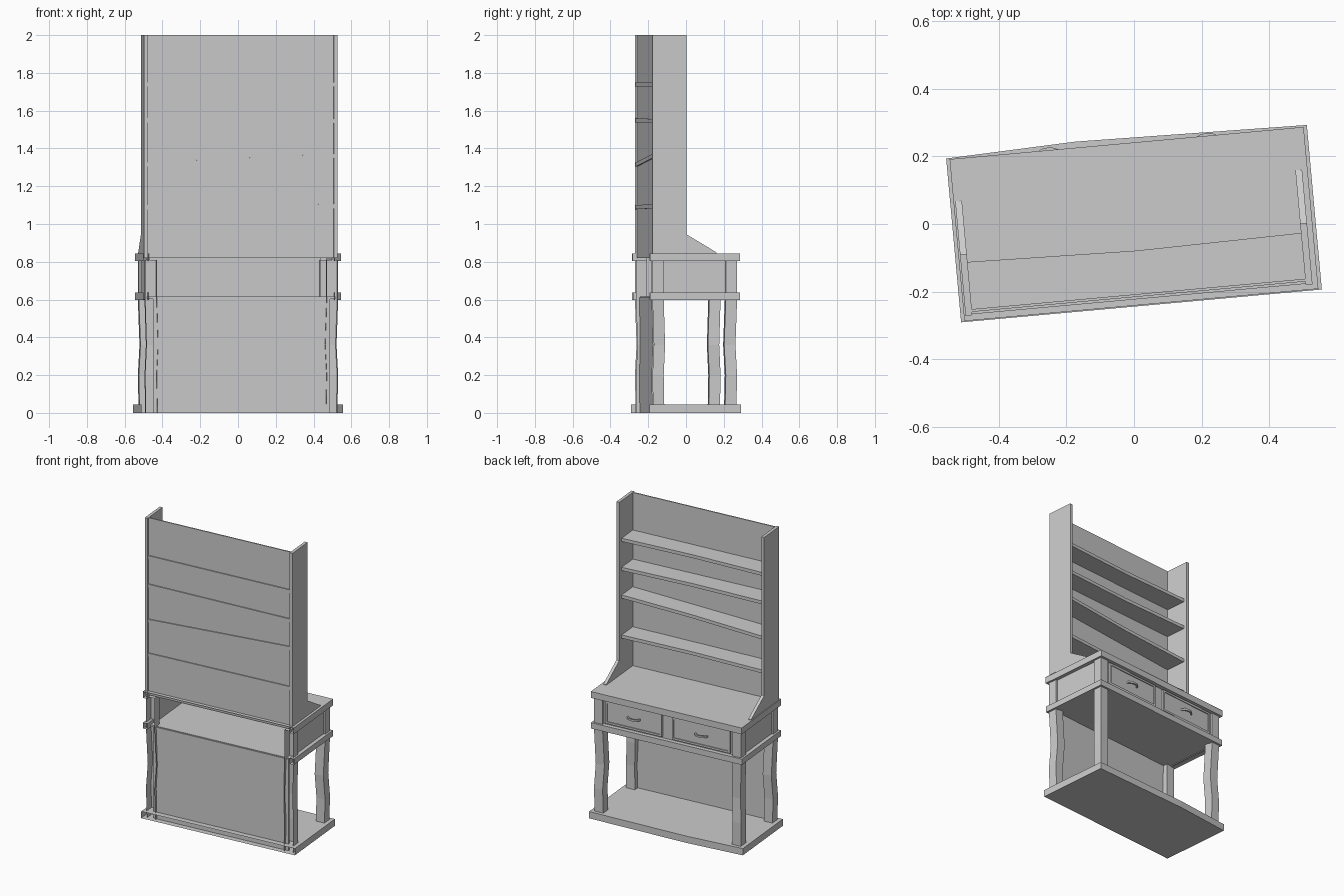
import bpy, bmesh, math
from mathutils import Matrix

if "Cube" in bpy.data.objects:
    bpy.data.objects.remove(bpy.data.objects["Cube"])

ROT = Matrix.Rotation(math.radians(5.2), 4, 'Z')   # whole piece stands slightly turned


def finish(name, bm, open_back=False):
    """Optionally drop the rear (-y) faces, turn the part and link it."""
    bmesh.ops.recalc_face_normals(bm, faces=bm.faces)
    if open_back:
        bm.normal_update()
        rear = [f for f in bm.faces if f.normal.y < -0.9]
        bmesh.ops.delete(bm, geom=rear, context='FACES')
    bmesh.ops.transform(bm, matrix=ROT, verts=bm.verts)
    me = bpy.data.meshes.new(name)
    bm.to_mesh(me)
    bm.free()
    ob = bpy.data.objects.new(name, me)
    bpy.context.collection.objects.link(ob)
    return ob


def loft(name, rings, open_back=False):
    """Closed solid through matching rings of points."""
    bm = bmesh.new()
    loops = [[bm.verts.new(p) for p in r] for r in rings]
    n = len(rings[0])
    for a, b in zip(loops, loops[1:]):
        for i in range(n):
            bm.faces.new((a[i], a[(i + 1) % n], b[(i + 1) % n], b[i]))
    bm.faces.new(loops[0][::-1])
    bm.faces.new(loops[-1])
    return finish(name, bm, open_back)


def slab(name, outline, z0, z1, open_back=False):
    return loft(name, [[(x, y, z) for x, y in outline] for z in (z0, z1)], open_back)


def box(name, x0, x1, y0, y1, z0, z1, open_back=False):
    return slab(name, [(x0, y0), (x1, y0), (x1, y1), (x0, y1)], z0, z1, open_back)


def sheet(name, x0, x1, y0, y1, z):
    bm = bmesh.new()
    bm.faces.new([bm.verts.new(p) for p in
                  ((x0, y0, z), (x1, y0, z), (x1, y1, z), (x0, y1, z))])
    return finish(name, bm)


# bottom shelf with a slightly crooked front edge
slab("bottom_shelf", [(-.535, -.243), (.535, -.243), (.535, .245),
                      (-.15, .258), (-.535, .243)], 0, .045, True)

# legs that run up as corner posts, slightly bowed
for sx, side in ((-1, "left"), (1, "right")):
    for sy, end in ((-1, "rear"), (1, "front")):
        rings = []
        for z, bow in ((.0, 0), (.2, .004), (.36, -.004), (.6, .004), (.81, .004)):
            xo, yo = sx * (.508 + bow), sy * (.221 + bow)
            xi, yi = sx * (.448 + bow), sy * (.161 + bow)
            rings.append([(xi, yi, z), (xo, yi, z), (xo, yo, z), (xi, yo, z)])
        loft(f"{end}_{side}_leg", rings, end == "rear")

# lower back panel between the rear legs
box("lower_back_panel", -.47, .47, -.205, -.195, 0, .61)

# drawer case: front, recessed sides and floor, open at the back
box("case_front", -.46, .46, .195, .21, .60, .82)
for sx, side in ((-1, "left"), (1, "right")):
    xs = sorted((sx * .485, sx * .5))
    box(f"case_side_{side}", *xs, -.165, .17, .60, .82)
box("case_floor", -.5, .5, -.2, .2, .603, .615)

# mouldings round the case on three sides
for label, w, d, z0, z1 in (("lower", .525, .238, .598, .637),
                            ("upper", .525, .240, .803, .845)):
    box(f"{label}_moulding_front", -w, w, .205, d, z0, z1)
    box(f"{label}_moulding_left", -w, -.495, -d, .206, z0, z1, True)
    box(f"{label}_moulding_right", .495, w, -d, .206, z0, z1, True)
sheet("table_top", -.525, .525, -.24, .24, .8455)
sheet("table_top_underside", -.5, .5, -.22, .21, .82)

# drawers with a framed front and a horizontal crescent pull
for x0, x1, side in ((.04, .435, "right"), (-.435, -.03, "left")):
    z0, z1, t = .648, .797, .013
    box(f"drawer_{side}_panel", x0, x1, .205, .219, z0, z1)
    box(f"drawer_{side}_top_edge", x0, x1, .21, .225, z1 - t, z1)
    box(f"drawer_{side}_bottom_edge", x0, x1, .21, .225, z0, z0 + t)
    box(f"drawer_{side}_edge_a", x0, x0 + t, .21, .225, z0 + t, z1 - t)
    box(f"drawer_{side}_edge_b", x1 - t, x1, .21, .225, z0 + t, z1 - t)
    c = (x0 + x1) / 2
    outer = [(c + .045 * math.cos(a), .217 + .031 * math.sin(a))
             for a in (math.pi * i / 8 for i in range(9))]
    inner = [(c + .036 * math.cos(a), .217 + .022 * math.sin(a))
             for a in (math.pi * i / 8 for i in range(8, -1, -1))]
    slab(f"drawer_{side}_handle", outer + inner, .717, .729)

# hutch side panels with a sloping foot
prof = [(-.225, .82), (.115, .82), (.115, .85), (-.043, .945), (-.043, 2), (-.225, 2)]
for xa, xb, side in ((-.52, -.5, "left"), (.489, .509, "right")):
    loft(f"hutch_side_{side}", [[(x, y, z) for y, z in prof] for x in (xa, xb)])

# hutch back
box("hutch_back", -.502, .491, -.215, -.207, .82, 2)

# shelves, poking a little through the back; the third one hangs crooked
for i, (zl, zr) in enumerate(((1.1, 1.105), (1.325, 1.372), (1.56, 1.556), (1.75, 1.75))):
    plan = [(-.505, -.222), (.493, -.222), (.493, -.071), (0, -.079), (-.505, -.067)]
    loft(f"hutch_shelf_{i + 1}",
         [[(x, y, zl + (zr - zl) * (x + .505) + dz) for x, y in plan] for dz in (-.022, 0)])
